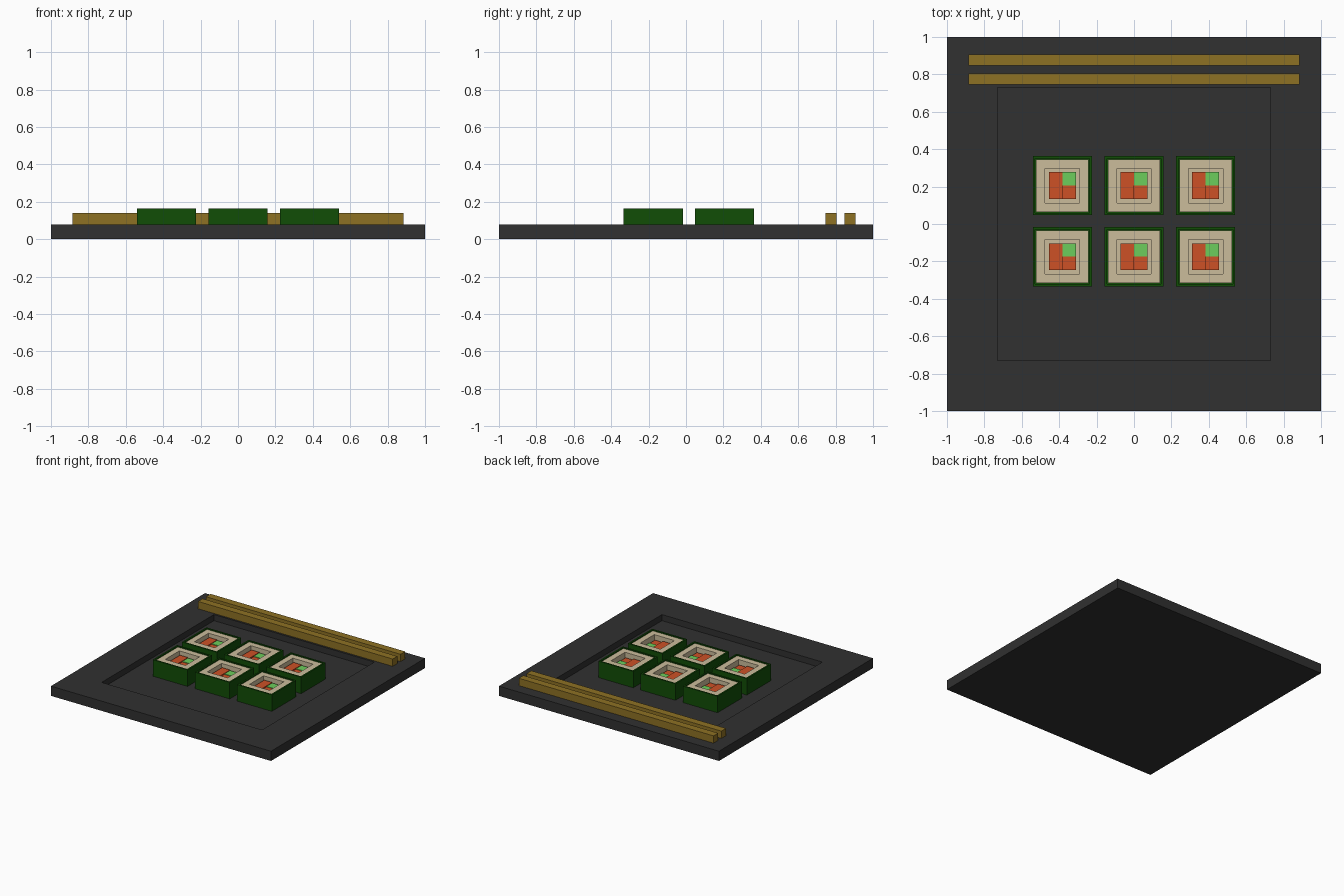
import bpy, bmesh

if "Cube" in bpy.data.objects:
    bpy.data.objects.remove(bpy.data.objects["Cube"])


def material(name, rgb):
    # Picture colours (0-255) converted to linear
    m = bpy.data.materials.new(name)
    m.diffuse_color = [(c / 255) ** 2.2 for c in rgb] + [1]
    m.use_nodes = True
    m.node_tree.nodes["Principled BSDF"].inputs["Base Color"].default_value = m.diffuse_color
    return m


slate = material("slate", (52, 52, 52))
wood = material("wood", (140, 112, 40))
seaweed = material("seaweed", (24, 78, 15))
rice_mat = material("rice", (202, 187, 154))
salmon = material("salmon", (204, 82, 42))
green = material("cucumber", (108, 204, 92))


def box(name, x0, x1, y0, y1, z0, z1, mat, rim=0, depth=0):
    """Box; with a rim, the top gets a square pocket of the given depth."""
    bm = bmesh.new()
    bmesh.ops.create_cube(bm, size=1)
    for v in bm.verts:
        v.co = (x1 if v.co.x > 0 else x0,
                y1 if v.co.y > 0 else y0,
                z1 if v.co.z > 0 else z0)
    if rim:
        bm.normal_update()
        top = max(bm.faces, key=lambda f: f.normal.z)
        bmesh.ops.inset_region(bm, faces=[top], thickness=rim)
        new = bmesh.ops.extrude_discrete_faces(bm, faces=[top])["faces"][0]
        for v in new.verts:
            v.co.z -= depth
    bmesh.ops.recalc_face_normals(bm, faces=bm.faces)
    me = bpy.data.meshes.new(name)
    bm.to_mesh(me)
    bm.free()
    me.materials.append(mat)
    ob = bpy.data.objects.new(name, me)
    bpy.context.collection.objects.link(ob)
    return ob


# Square plate with a sunken middle
FLOOR = 0.03
box("plate", -1, 1, -1, 1, 0, 0.08, slate, rim=0.383, depth=0.08 - FLOOR)

# Pair of chopsticks resting on the back rim
for i, y in enumerate((0.775, 0.877)):
    box(f"chopstick_{i + 1}", -0.885, 0.885, y - 0.03, y + 0.03, 0.08, 0.14, wood)


def roll(n, x, y):
    R, W, H = 0.158, 0.14, 0.072

    def part(name, a, b, c, d, z0, z1, mat, **kw):
        box(f"{name}_{n}", x + a, x + b, y + c, y + d, z0, z1, mat, **kw)

    # Seaweed wrap, rice ring, then fillings sunk in the centre
    part("seaweed_wrap", -R, R, -R, R, FLOOR, 0.165, seaweed, rim=R - W, depth=0.12)
    part("rice", -W, W, -W, W, 0.045, 0.16, rice_mat, rim=W - H, depth=0.10)
    part("salmon_strip", -H, 0, -H, H, 0.06, 0.138, salmon)
    part("salmon_cube", 0, H, -H, 0, 0.06, 0.128, salmon)
    part("cucumber", 0, H, 0, H, 0.06, 0.133, green)


# Six rolls in two rows of three
n = 0
for y in (0.205, -0.175):
    for x in (-0.383, 0, 0.383):
        n += 1
        roll(n, x, y)
